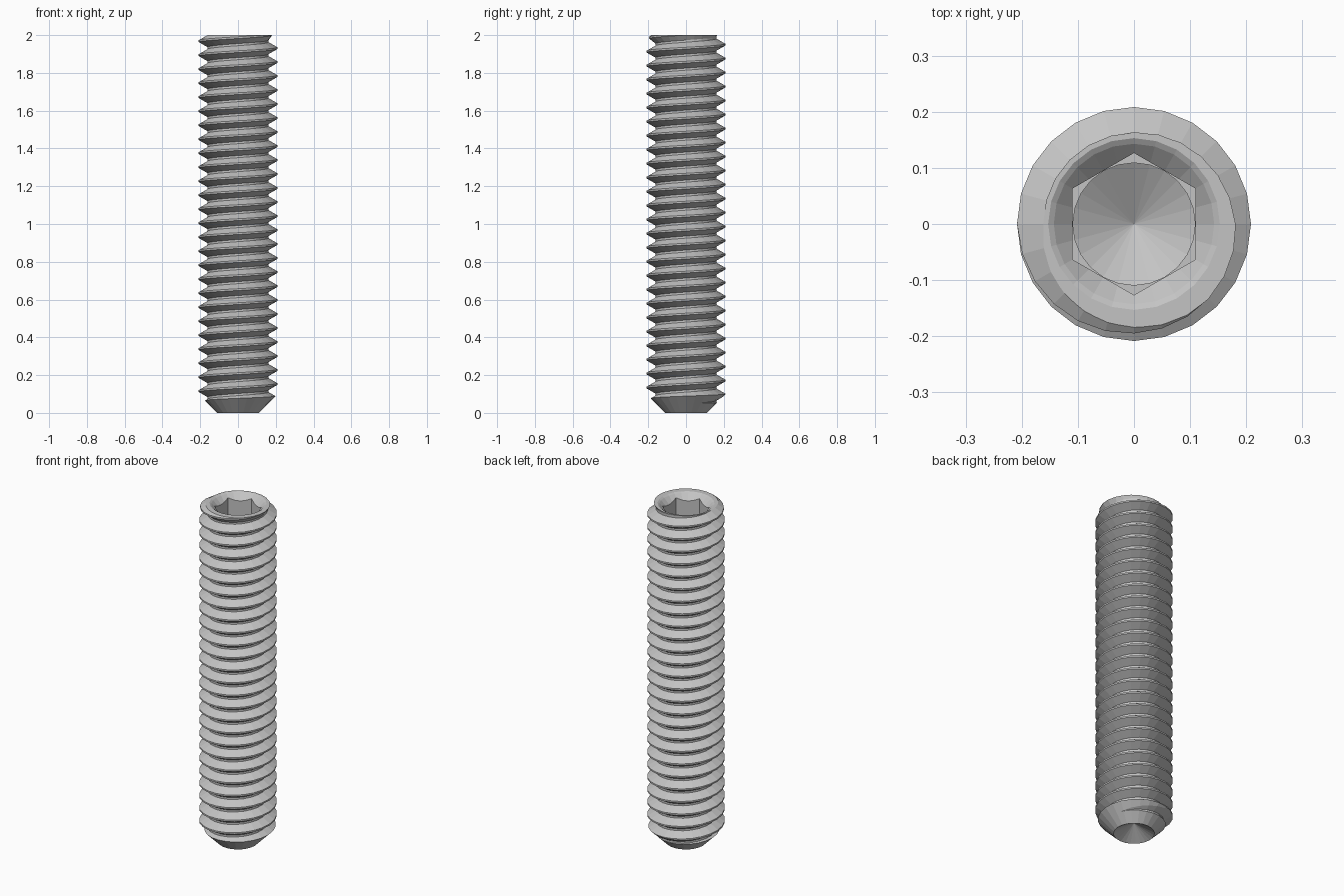
import bpy, bmesh, math

cube = bpy.data.objects.get("Cube")
if cube:
    bpy.data.objects.remove(cube, do_unlink=True)

SIDES = 24
PITCH = 0.0741
CREST, ROOT = 0.2085, 0.162
CREST_Z = 1.931          # height of the last full crest on the +x side
FADE_Z = 1.968           # crest height where the thread starts to run out
TURNS = 30

steel = bpy.data.materials.new("steel_grey")
steel.use_nodes = True
colour = (0.55, 0.55, 0.55, 1)
steel.diffuse_color = colour
bsdf = next(n for n in steel.node_tree.nodes if n.type == 'BSDF_PRINCIPLED')
bsdf.inputs["Base Color"].default_value = colour


def finish(bm, name):
    bmesh.ops.recalc_face_normals(bm, faces=bm.faces)
    if bm.calc_volume(signed=True) < 0:
        bmesh.ops.reverse_faces(bm, faces=bm.faces)
    mesh = bpy.data.meshes.new(name)
    bm.to_mesh(mesh)
    bm.free()
    mesh.materials.append(steel)
    ob = bpy.data.objects.new(name, mesh)
    bpy.context.collection.objects.link(ob)
    return ob


def lathe(name, profile, sides=SIDES, phase=0.0):
    """Closed solid of revolution; the profile starts and ends on the axis."""
    bm = bmesh.new()
    rings = []
    for r, z in profile:
        if r == 0:
            rings.append([bm.verts.new((0, 0, z))] * sides)
        else:
            angles = [phase + math.tau * j / sides for j in range(sides)]
            rings.append([bm.verts.new((r * math.cos(a), r * math.sin(a), z)) for a in angles])
    for low, high in zip(rings, rings[1:]):
        for j in range(sides):
            k = (j + 1) % sides
            corners = list(dict.fromkeys((low[j], low[k], high[k], high[j])))
            bm.faces.new(corners)
    return finish(bm, name)


def helical_rod(name):
    """Rod with a right-handed V thread, overlong at both ends."""
    bm = bmesh.new()
    flank = (CREST - ROOT) * math.tan(math.radians(30))
    flat = PITCH / 16
    # One pitch of thread: lower flank, crest, upper flank, root
    section = [(ROOT, -flat - flank), (CREST, -flat), (CREST, flat), (ROOT, flat + flank)]
    rows = 4 * TURNS
    start = CREST_Z - (TURNS - 2) * PITCH

    def point(i, j):
        r, dz = section[i % 4]
        a = math.tau * j / SIDES
        h = start + (i // 4 + j / SIDES) * PITCH
        # Run-out: the crest sinks towards the root near the top
        if r == CREST and h > FADE_Z:
            r = max(ROOT, CREST - 0.054 * (h - FADE_Z) / PITCH)
        return bm.verts.new((r * math.cos(a), r * math.sin(a), h + dz))

    grid = {(i, j): point(i, j) for j in range(SIDES)
            for i in range(rows + (5 if j == 0 else 1))}

    def vert(i, j):
        return grid[(i, j)] if j < SIDES else grid[(i + 4, 0)]

    for i in range(rows):
        for j in range(SIDES):
            bm.faces.new((vert(i, j), vert(i, j + 1), vert(i + 1, j + 1), vert(i + 1, j)))

    # Fan caps over both ends
    ends = [bm.verts.new((0, 0, grid[(i, 0)].co.z)) for i in (0, rows)]
    for e in [e for e in bm.edges if e.is_boundary]:
        apex = ends[0] if e.verts[0].co.z < 1 else ends[1]
        bm.faces.new((e.verts[0], e.verts[1], apex))
    return finish(bm, name)


def cut(target, cutter, operation):
    mod = target.modifiers.new("cut", 'BOOLEAN')
    mod.object = cutter
    mod.operation = operation
    mod.solver = 'EXACT'
    bpy.context.view_layer.objects.active = target
    bpy.ops.object.modifier_apply(modifier=mod.name)
    bpy.data.objects.remove(cutter, do_unlink=True)


# Blank: cup point, bottom chamfer, flat top and countersink
blank = lathe("blank", [(0, 0.063), (0.11, 0), (0.24, 0.13), (0.24, 2),
                        (0.153, 2), (0.143, 1.994), (0.104, 1.957), (0, 1.957)])

# Hexagonal key socket
socket = lathe("socket", [(0, 1.745), (0.1265, 1.745), (0.1265, 2.1), (0, 2.1)], 6, math.pi / 2)
cut(blank, socket, 'DIFFERENCE')

# Conical drill point at the socket floor
drill = lathe("drill", [(0, 1.676), (0.109, 1.74), (0.109, 1.85), (0, 1.85)])
cut(blank, drill, 'DIFFERENCE')

# Trim the threaded rod to the finished blank
screw = helical_rod("threaded_set_screw")
cut(screw, blank, 'INTERSECT')

for face in screw.data.polygons:
    face.use_smooth = False
